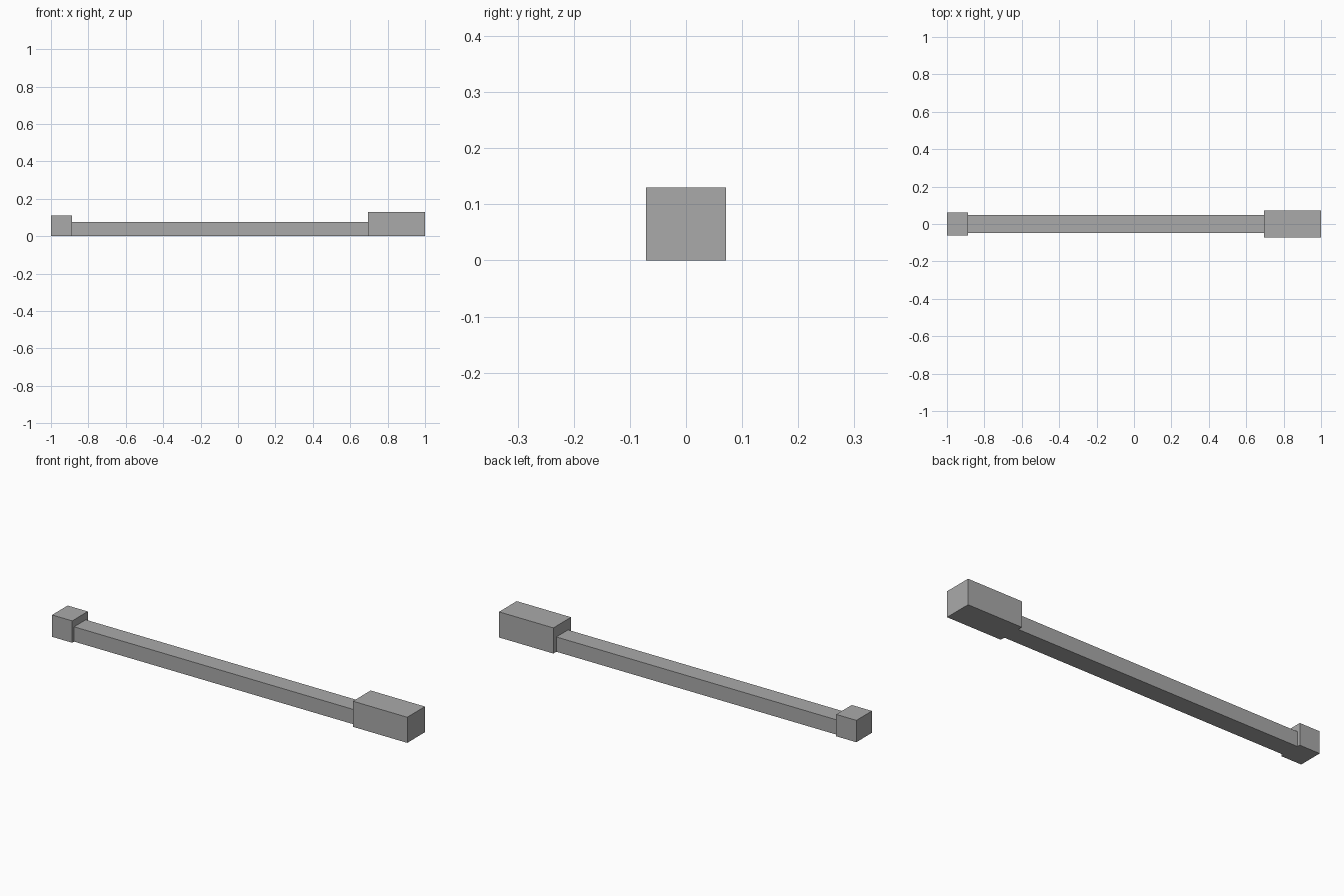
import bpy

cube = bpy.data.objects.get("Cube")
if cube:
    bpy.data.objects.remove(cube, do_unlink=True)

# Single grey material
GREY = (0.40, 0.40, 0.40, 1.0)
grey = bpy.data.materials.new("plain_grey")
grey.use_nodes = True
grey.diffuse_color = GREY
grey.node_tree.nodes["Principled BSDF"].inputs["Base Color"].default_value = GREY


def box(name, x0, x1, width, height):
    """Flat-sided box standing on z = 0 and centred on y = 0."""
    bpy.ops.mesh.primitive_cube_add(size=1, location=(0, 0, 0))
    ob = bpy.context.object
    ob.name = ob.data.name = name
    for v in ob.data.vertices:
        v.co.x = x0 + (v.co.x + 0.5) * (x1 - x0)
        v.co.y *= width
        v.co.z = (v.co.z + 0.5) * height
    ob.data.materials.append(grey)
    return ob


# Long bar with a small block at one end and a larger one at the other
box("small_end_block", -1.0, -0.887, 0.125, 0.111)
box("long_bar", -0.887, 0.695, 0.094, 0.075)
box("large_end_block", 0.695, 1.0, 0.142, 0.13)
